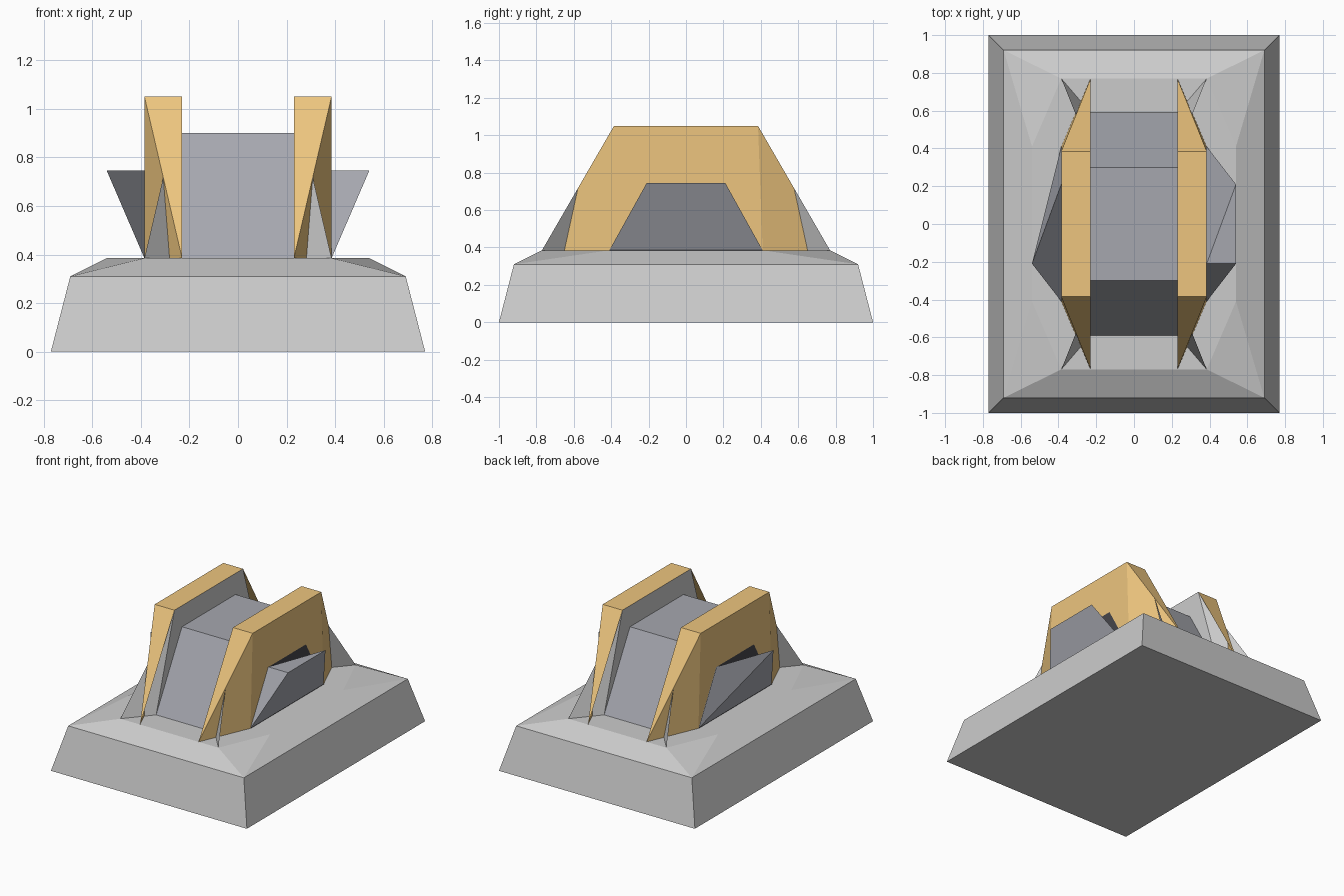
import bpy, bmesh
from mathutils import Vector

if "Cube" in bpy.data.objects:
    bpy.data.objects.remove(bpy.data.objects["Cube"])


def material(name, rgb):
    m = bpy.data.materials.new(name)
    m.diffuse_color = (*rgb, 1)
    m.use_nodes = True
    m.node_tree.nodes["Principled BSDF"].inputs["Base Color"].default_value = m.diffuse_color
    return m


GOLD = material("gold", (0.85, 0.56, 0.21))
SLATE = material("slate", (0.38, 0.39, 0.43))
DARK = material("dark", (0.06, 0.06, 0.07))


def finish(name, bm, mat):
    me = bpy.data.meshes.new(name)
    bm.to_mesh(me)
    bm.free()
    ob = bpy.data.objects.new(name, me)
    bpy.context.collection.objects.link(ob)
    if mat:
        me.materials.append(mat)
    return ob


def hull(name, points, mat=None):
    """Closed faceted solid around a few corner points."""
    bm = bmesh.new()
    for p in points:
        bm.verts.new(p)
    bmesh.ops.convex_hull(bm, input=bm.verts[:])
    bmesh.ops.dissolve_limit(bm, angle_limit=0.005, verts=bm.verts[:], edges=bm.edges[:])
    bmesh.ops.recalc_face_normals(bm, faces=bm.faces[:])
    return finish(name, bm, mat)


def sheet(name, faces, centre, mat=None):
    """Open shell whose faces all point away from the centre."""
    bm = bmesh.new()
    for pts in faces:
        f = bm.faces.new([bm.verts.new(p) for p in pts])
        f.normal_update()
        if f.normal.dot(f.calc_center_median() - Vector(centre)) < 0:
            f.normal_flip()
    bmesh.ops.remove_doubles(bm, verts=bm.verts[:], dist=0.0005)
    return finish(name, bm, mat)


def rect(x, y, z):
    return [(sx * x, sy * y, z) for sx in (-1, 1) for sy in (-1, 1)]


# Stepped base with a bevelled, eight-sided deck
DECK, TOP, FLAP = 0.385, 1.05, 0.745
hull("base", rect(0.77, 1, 0) + rect(0.69, 0.92, 0.31)
     + rect(0.385, 0.77, DECK) + rect(0.54, 0.41, DECK))

# Central block
hull("core_block", rect(0.23, 0.59, DECK) + rect(0.23, 0.30, 0.90), SLATE)

for s, side in ((-1, "left"), (1, "right")):
    xi, xo = s * 0.23, s * 0.385
    centre = (s * 0.31, 0, 0.6)
    top = [(xi, -0.385, TOP), (xo, -0.385, TOP), (xo, 0.385, TOP), (xi, 0.385, TOP)]

    # Gold arch shell: outer wall, top and twisted ends
    gold = [top, [top[1], top[2], (xo, 0.41, DECK), (xo, -0.41, DECK)]]
    # Grey inner wall and the fins crossing the gold ends
    grey = [[top[0], top[3], (xi, 0.59, DECK), (xi, -0.59, DECK)]]
    for e in (-1, 1):
        inner, outer = (xi, e * 0.385, TOP), (xo, e * 0.385, TOP)
        foot = (xi, e * 0.77, DECK)
        gold += [[inner, outer, foot], [outer, foot, (xo, e * 0.41, DECK)]]
        grey.append([inner, (xo, e * 0.77, DECK), (xi, e * 0.59, DECK)])
    sheet(side + "_arch", gold, centre, GOLD)
    sheet(side + "_inner_wall", grey, centre)

    # Dark side opening behind the flap
    xd = s * 0.387
    sheet(side + "_opening", [[(xd, -0.41, DECK), (xd, 0.41, DECK),
                               (xd, 0.21, FLAP), (xd, -0.21, FLAP)]], centre, DARK)

# Flaps, each missing different corners
hull("right_flap", [(0.385, -0.41, DECK), (0.385, 0.41, DECK), (0.385, -0.21, FLAP),
                    (0.54, -0.21, FLAP), (0.54, 0.21, FLAP)], SLATE)
hull("left_flap", [(-0.385, -0.41, DECK), (-0.385, 0.41, DECK),
                   (-0.385, 0.21, FLAP), (-0.54, -0.21, FLAP)], SLATE)
